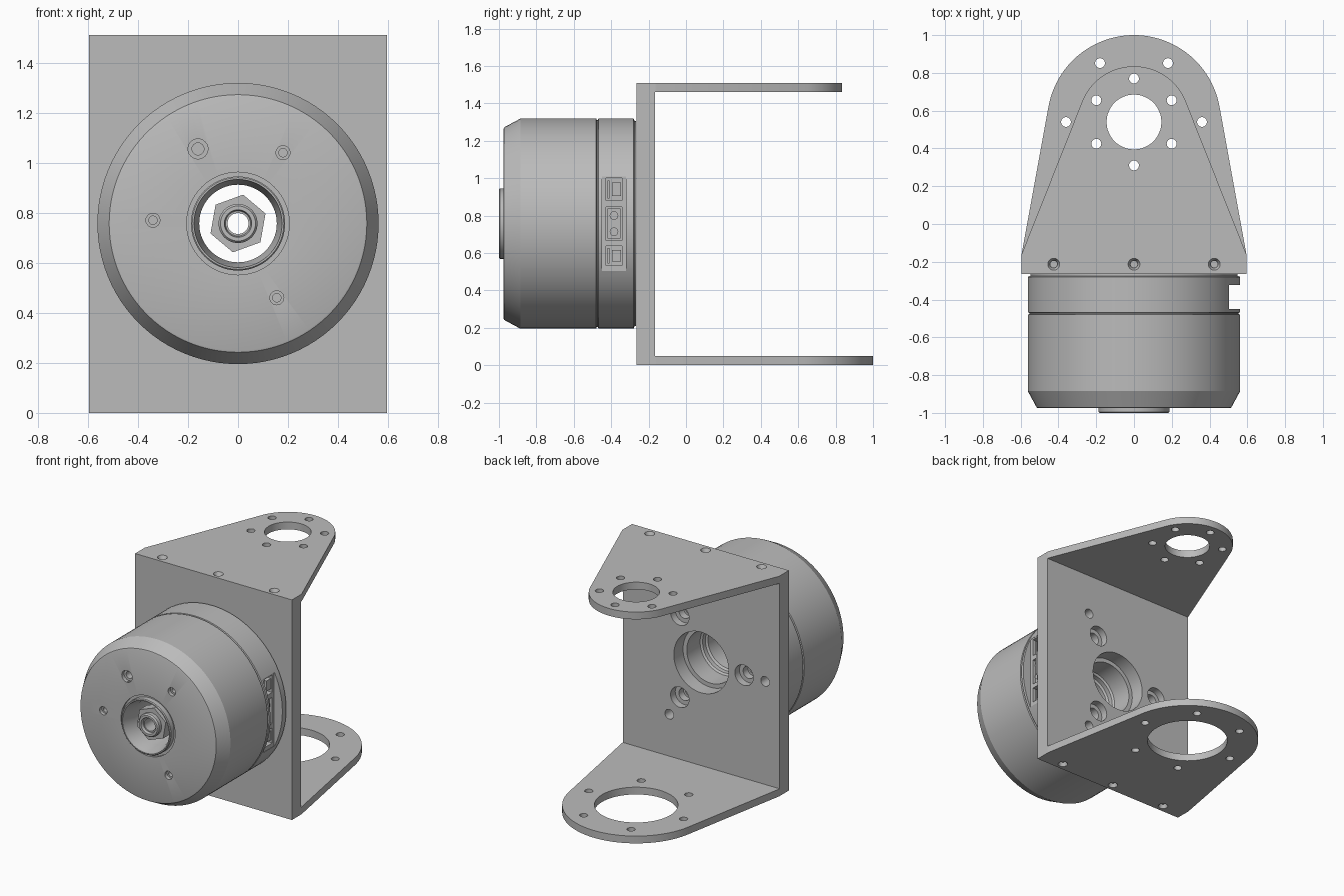
import bpy, bmesh
from math import sin, cos, pi, radians, acos, atan2, hypot
from mathutils import Matrix, Vector

if "Cube" in bpy.data.objects:
    bpy.data.objects.remove(bpy.data.objects["Cube"])

metal = bpy.data.materials.new("grey metal")
metal.use_nodes = True
metal.diffuse_color = (0.5, 0.5, 0.5, 1)
metal.node_tree.nodes["Principled BSDF"].inputs["Base Color"].default_value = (0.5, 0.5, 0.5, 1)

AXIS_Z = 0.757        # height of the motor axis
WALL_F, WALL_B = -0.265, -0.165
HALF_W, HEIGHT = 0.595, 1.51
EYE_Y = 0.54          # centre of the rounded flange ends


def finish(bm, name):
    bmesh.ops.recalc_face_normals(bm, faces=bm.faces)
    me = bpy.data.meshes.new(name)
    bm.to_mesh(me)
    bm.free()
    me.materials.append(metal)
    ob = bpy.data.objects.new(name, me)
    bpy.context.collection.objects.link(ob)
    return ob


def box(name, lo, hi):
    bm = bmesh.new()
    lo, hi = Vector(lo), Vector(hi)
    bmesh.ops.create_cube(bm, size=1, matrix=Matrix.Translation((lo + hi) / 2)
                          @ Matrix.Diagonal((*(hi - lo), 1)))
    return finish(bm, name)


def rod(name, start, axis, length, r1, r2=None, sides=32, turn=0):
    """Cylinder or cone from a start point along an axis."""
    bm = bmesh.new()
    axis = Vector(axis)
    m = (Matrix.Translation(Vector(start) + axis * length / 2)
         @ axis.to_track_quat('Z', 'Y').to_matrix().to_4x4() @ Matrix.Rotation(turn, 4, 'Z'))
    bmesh.ops.create_cone(bm, cap_ends=True, segments=sides, radius1=r1,
                          radius2=r1 if r2 is None else r2, depth=length, matrix=m)
    return finish(bm, name)


def lathe(name, profile, steps=96):
    """Turn a closed (radius, y) profile about the motor axis."""
    bm = bmesh.new()
    vs = [bm.verts.new((r, y, AXIS_Z)) for r, y in profile]
    es = [bm.edges.new((v, vs[(i + 1) % len(vs)])) for i, v in enumerate(vs)]
    bmesh.ops.spin(bm, geom=vs + es, cent=(0, 0, AXIS_Z), axis=(0, 1, 0),
                   angle=2 * pi, steps=steps)
    bmesh.ops.remove_doubles(bm, verts=bm.verts, dist=1e-5)
    return finish(bm, name)


def activate(ob):
    bpy.ops.object.select_all(action='DESELECT')
    ob.select_set(True)
    bpy.context.view_layer.objects.active = ob


def cut(ob, *cutters):
    for c in cutters:
        mod = ob.modifiers.new("cut", 'BOOLEAN')
        mod.operation, mod.solver, mod.object = 'DIFFERENCE', 'EXACT', c
        activate(ob)
        bpy.ops.object.modifier_apply(modifier=mod.name)
        bpy.data.objects.remove(c)


def smooth(ob):
    activate(ob)
    bpy.ops.object.shade_smooth_by_angle(angle=radians(25))


def on_axis(radius, degrees, y):
    a = radians(degrees)
    return (radius * cos(a), y, AXIS_Z + radius * sin(a))


# Flanges with a rounded end, a large eye and six bolt holes
def flange(name, z, radius, eye, bolt_r, bolt_turn):
    px, py = HALF_W, -0.16 - EYE_Y
    a = atan2(py, px) + acos(radius / hypot(px, py))
    steps = 48
    arc = [a + (pi - 2 * a) * i / steps for i in range(steps + 1)]
    pts = [(-HALF_W, WALL_B), (HALF_W, WALL_B), (HALF_W, -0.16)]
    pts += [(radius * cos(t), EYE_Y + radius * sin(t)) for t in arc] + [(-HALF_W, -0.16)]
    bm = bmesh.new()
    f = bm.faces.new([bm.verts.new((x, y, z)) for x, y in pts])
    new = bmesh.ops.extrude_face_region(bm, geom=[f])["geom"]
    bmesh.ops.translate(bm, vec=(0, 0, 0.05),
                        verts=[g for g in new if isinstance(g, bmesh.types.BMVert)])
    ob = finish(bm, name)
    up = (0, 0, 1)
    cut(ob, rod("cutter", (0, EYE_Y, z - 0.05), up, 0.15, eye, sides=64))
    for k in range(6):
        t = radians(bolt_turn + 60 * k)
        cut(ob, rod("cutter", (bolt_r * cos(t), EYE_Y + bolt_r * sin(t), z - 0.05),
                    up, 0.15, 0.026, sides=24))
    smooth(ob)


flange("top_flange", HEIGHT - 0.05, 0.295, 0.145, 0.23, 30)
flange("bottom_flange", 0, 0.46, 0.26, 0.36, 0)

# Mounting wall with bore, counterbored bolt holes and edge screw holes
wall = box("mounting_wall", (-HALF_W, WALL_F, 0), (HALF_W, WALL_B, HEIGHT))
cut(wall, rod("cutter", (0, -0.4, AXIS_Z), (0, 1, 0), 0.4, 0.208, sides=64))
for ang in (60, 180, 300):
    cut(wall,
        rod("cutter", on_axis(0.325, ang, -0.215), (0, 1, 0), 0.1, 0.07),
        rod("cutter", on_axis(0.325, ang, -0.3), (0, 1, 0), 0.2, 0.042),
        rod("cutter", on_axis(0.485, ang, -0.3), (0, 1, 0), 0.2, 0.033))
for x in (-0.425, 0, 0.425):
    for z, d in ((HEIGHT, -1), (0, 1)):
        cut(wall,
            rod("cutter", (x, -0.213, z - d * 0.01), (0, 0, d), 0.035, 0.036, 0.02, 24),
            rod("cutter", (x, -0.213, z - d * 0.01), (0, 0, d), 0.13, 0.018, sides=24))
smooth(wall)

# Motor housing: hollow turned body with seam groove, chamfer and front boss
housing = lathe("motor_housing", [
    (0.18, -0.266), (0.548, -0.266), (0.548, -0.275), (0.562, -0.28), (0.562, -0.468),
    (0.553, -0.471), (0.553, -0.477), (0.562, -0.48), (0.562, -0.885), (0.515, -0.972),
    (0.508, -0.975), (0.205, -0.975), (0.205, -0.96), (0.188, -0.96), (0.188, -0.995),
    (0.183, -1.0), (0.176, -1.0), (0.172, -0.975), (0.155, -0.9), (0.155, -0.46),
    (0.168, -0.45), (0.168, -0.42), (0.18, -0.41)])
for x, z, r in ((-0.16, 1.055, 0.04), (0.18, 1.04, 0.028),
                (-0.34, 0.77, 0.028), (0.155, 0.46, 0.028)):
    cut(housing,
        rod("cutter", (x, -1.0, z), (0, 1, 0), 0.05, r, sides=24),
        rod("cutter", (x, -1.0, z), (0, 1, 0), 0.1, r * 0.6, sides=24))
for ang in (60, 180, 300):
    cut(housing, rod("cutter", on_axis(0.325, ang, -0.24), (0, -1, 0), 0.08, 0.028, sides=24))

# Side slot with three socket recesses
SLOT_X, SOCKET_Y = 0.5, -0.385
cut(housing, box("cutter", (SLOT_X, -0.45, 0.505), (0.7, -0.322, 1.01)))
sockets = ((0.94, 0.06), (0.757, 0.09), (0.585, 0.052))
for z, h in sockets:
    cut(housing, box("cutter", (0.465, SOCKET_Y - 0.042, z - h),
                     (0.6, SOCKET_Y + 0.042, z + h)))
smooth(housing)

# Connector inserts inside the sockets
for side, (z, h) in (("upper", sockets[0]), ("lower", sockets[2])):
    box(side + "_connector_core", (0.46, -0.395, z - h * 0.6), (0.493, -0.347, z + h * 0.6))
    box(side + "_connector_tongue", (0.46, -0.42, z - h * 0.8), (0.485, -0.41, z + h * 0.8))
box("power_connector", (0.46, SOCKET_Y - 0.034, 0.677), (0.483, SOCKET_Y + 0.034, 0.837))
for name, z in (("upper", 0.8), ("lower", 0.714)):
    smooth(rod(name + "_power_pin", (0.47, SOCKET_Y, z), (1, 0, 0), 0.027, 0.023, sides=20))

# Hollow shaft with hexagonal nut and collar
shaft = lathe("hollow_shaft", [(0.042, -0.6), (0.078, -0.6), (0.078, -0.965), (0.07, -0.975),
                               (0.055, -0.975), (0.05, -0.955), (0.042, -0.955)], 48)
smooth(shaft)
nut = rod("shaft_nut", (0, -0.94, AXIS_Z), (0, 1, 0), 0.08, 0.117, sides=6, turn=radians(10))
cut(nut, rod("cutter", (0, -1.0, AXIS_Z), (0, 1, 0), 0.3, 0.0775, sides=48))
